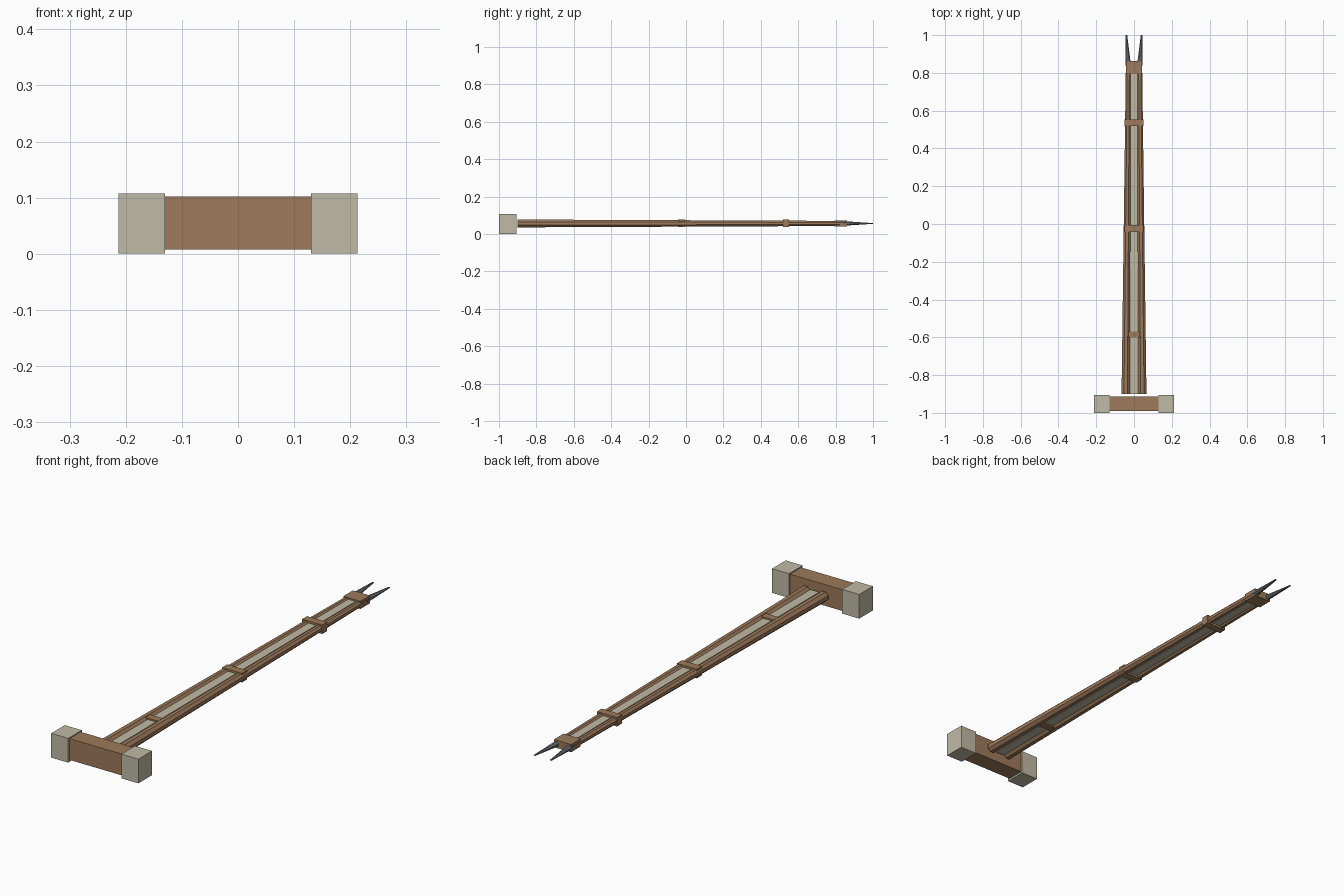
import bpy, bmesh, math
from mathutils import Vector

if "Cube" in bpy.data.objects:
    bpy.data.objects.remove(bpy.data.objects["Cube"])

def material(name, rgb):
    m = bpy.data.materials.new(name)
    m.diffuse_color = (*rgb, 1)
    m.use_nodes = True
    m.node_tree.nodes["Principled BSDF"].inputs["Base Color"].default_value = m.diffuse_color
    return m

WOOD = material("brown wood", (0.34, 0.195, 0.105))
STONE = material("pale stone", (0.53, 0.49, 0.375))
STEEL = material("grey steel", (0.16, 0.17, 0.185))
ZC = 0.056  # height of the shaft axis

def finish(name, bm, mat):
    bmesh.ops.recalc_face_normals(bm, faces=bm.faces)
    me = bpy.data.meshes.new(name)
    bm.to_mesh(me)
    bm.free()
    me.materials.append(mat)
    ob = bpy.data.objects.new(name, me)
    bpy.context.collection.objects.link(ob)
    return ob

def box(name, x, y, z, mat):
    """Box from (min, max) pairs."""
    bm = bmesh.new()
    bmesh.ops.create_cube(bm, size=1)
    for v in bm.verts:
        v.co = Vector([(r[0] + r[1]) / 2 + c * (r[1] - r[0])
                       for c, r in zip(v.co, (x, y, z))])
    return finish(name, bm, mat)

def taper(name, sides, a, b, ra, rb, mat):
    """Tapered prism along y; a, b are end centres, ra, rb are (x, z) half sizes."""
    bm = bmesh.new()
    rings = []
    for c, r in ((a, ra), (b, rb)):
        k = 1 / math.cos(math.pi / sides)
        ring = []
        for i in range(sides):
            t = 2 * math.pi * (i + 0.5) / sides
            ring.append(bm.verts.new((c[0] + r[0] * k * math.cos(t), c[1],
                                      c[2] + r[1] * k * math.sin(t))))
        rings.append(ring)
    for i in range(sides):
        j = (i + 1) % sides
        bm.faces.new((rings[0][i], rings[0][j], rings[1][j], rings[1][i]))
    for ring in rings:
        bm.faces.new(ring)
    return finish(name, bm, mat)

# hammer head: wooden crossbar with stone end caps
box("head_bar", (-0.135, 0.135), (-0.99, -0.912), (0.008, 0.102), WOOD)
for side, s in (("left", -1), ("right", 1)):
    box("head_cap_" + side, sorted((s * 0.13, s * 0.213)), (-1.0, -0.905), (0.0, 0.107), STONE)
    # twin tapered shaft poles
    taper("pole_" + side, 8, (s * 0.044, -0.9, ZC), (s * 0.030, 0.85, ZC),
          (0.022, 0.021), (0.013, 0.0135), WOOD)
    # steel prongs at the tip
    taper("prong_" + side, 8, (s * 0.030, 0.84, ZC), (s * 0.040, 1.0, ZC),
          (0.014, 0.0125), (0.004, 0.002), STEEL)

# pale inlay between the poles
taper("inlay", 4, (0, -0.9, ZC), (0, 0.82, ZC), (0.021, 0.012), (0.018, 0.010), STONE)

# wooden binding bands
for name, w, y0, y1, h in (("band_tip", 0.042, 0.795, 0.862, 0.017),
                           ("band_upper", 0.049, 0.518, 0.552, 0.020),
                           ("band_middle", 0.049, -0.042, -0.006, 0.020),
                           ("band_lower", 0.030, -0.602, -0.568, 0.018)):
    box(name, (-w, w), (y0, y1), (ZC - h, ZC + h), WOOD)
